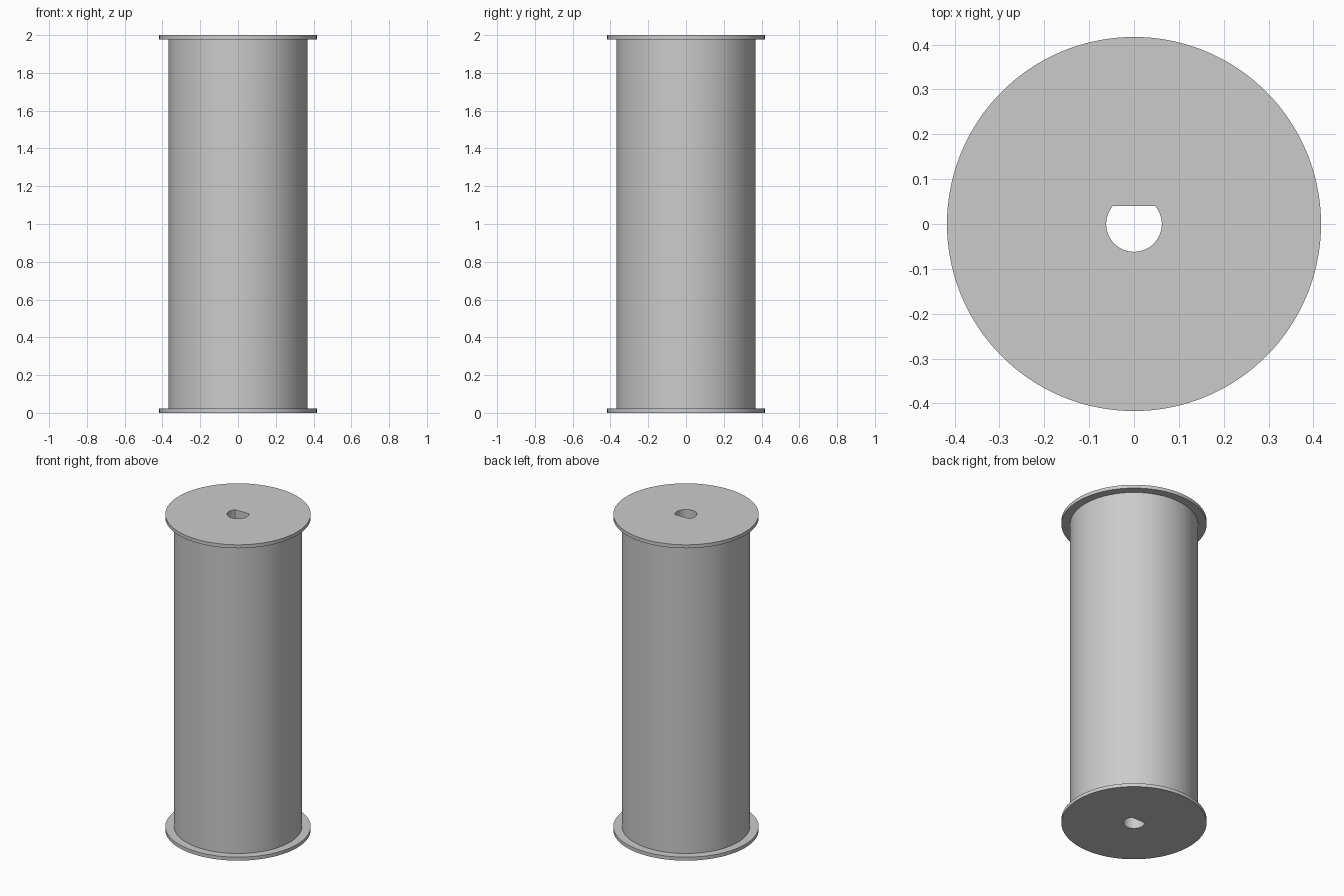
import bpy, bmesh, math

cube = bpy.data.objects.get("Cube")
if cube:
    bpy.data.objects.remove(cube, do_unlink=True)

SEGMENTS = 144
HEIGHT = 2.0
FLANGE_R, FLANGE_T = 0.417, 0.022
BODY_R = 0.367
BORE_R = 0.062
BORE_FLAT = BORE_R * math.sin(math.radians(40))  # flat side of the D-shaped bore

grey = bpy.data.materials.new("plain grey")
grey.use_nodes = True
colour = (0.6, 0.6, 0.6, 1)
grey.diffuse_color = colour
grey.node_tree.nodes["Principled BSDF"].inputs["Base Color"].default_value = colour


def circle(radius):
    return lambda angle: radius


def d_shape(angle):
    s = math.sin(angle)
    return min(BORE_R, BORE_FLAT / s) if s > 0.01 else BORE_R


def lathe(name, profile):
    """Sweep a closed profile of (radius function, height) round the z axis."""
    bm = bmesh.new()
    rings = []
    for radius, z in profile:
        ring = []
        for i in range(SEGMENTS):
            a = math.tau * i / SEGMENTS
            r = radius(a)
            ring.append(bm.verts.new((r * math.cos(a), r * math.sin(a), z)))
        rings.append(ring)
    for low, high in zip(rings, rings[1:] + rings[:1]):
        for i in range(SEGMENTS):
            j = (i + 1) % SEGMENTS
            bm.faces.new((low[i], low[j], high[j], high[i]))
    bmesh.ops.recalc_face_normals(bm, faces=bm.faces)
    mesh = bpy.data.meshes.new(name)
    bm.to_mesh(mesh)
    bm.free()
    mesh.materials.append(grey)
    obj = bpy.data.objects.new(name, mesh)
    bpy.context.collection.objects.link(obj)
    bpy.ops.object.select_all(action="DESELECT")
    obj.select_set(True)
    bpy.context.view_layer.objects.active = obj
    bpy.ops.object.shade_smooth_by_angle(angle=math.radians(30))
    return obj


# Flanged roller with a D-shaped bore running right through it
rim, body = circle(FLANGE_R), circle(BODY_R)
lathe("flanged_roller", [
    (d_shape, 0), (rim, 0), (rim, FLANGE_T), (body, FLANGE_T),
    (body, HEIGHT - FLANGE_T), (rim, HEIGHT - FLANGE_T), (rim, HEIGHT), (d_shape, HEIGHT),
])
